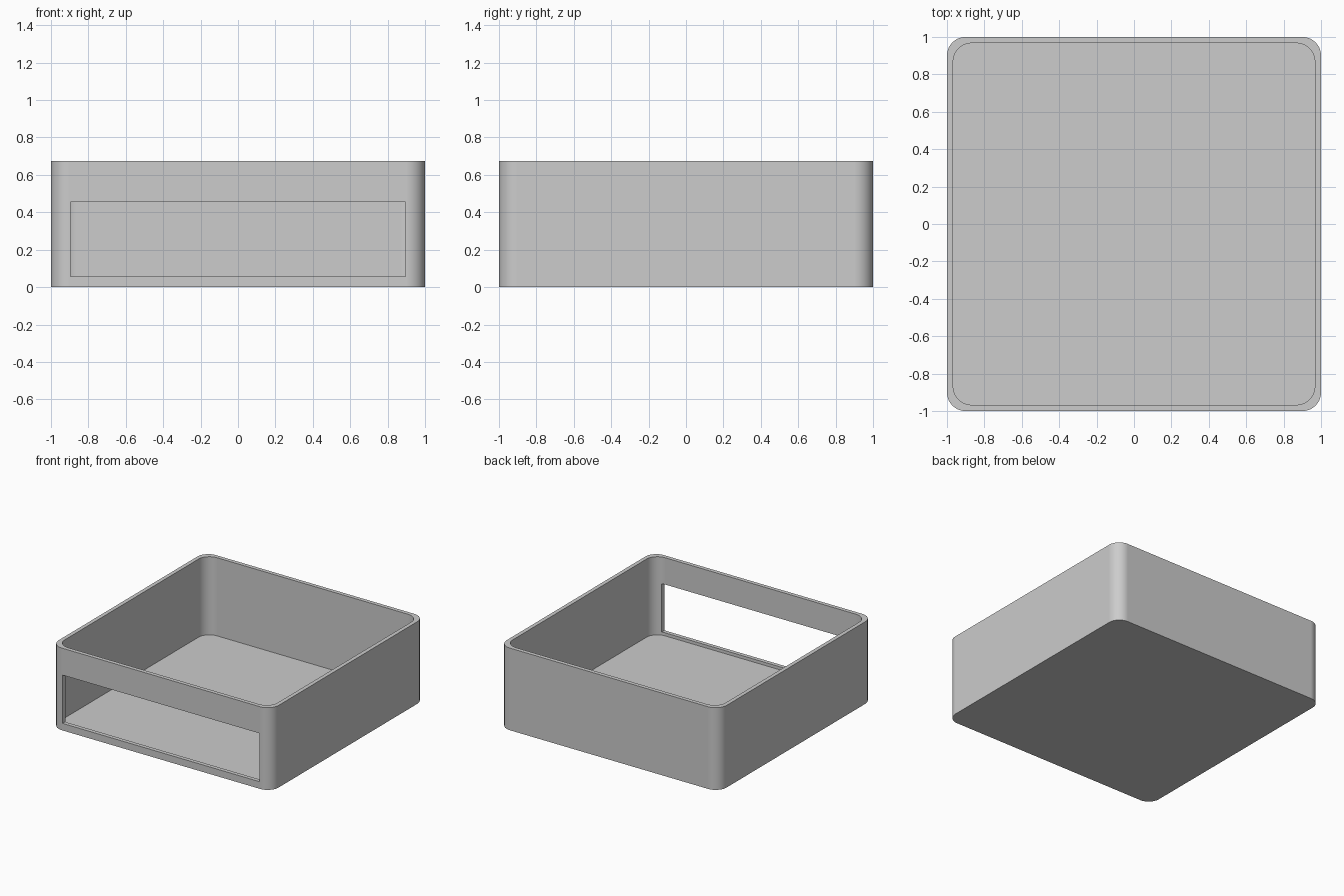
import bpy
import bmesh
from math import cos, sin, pi, radians

WALL = 0.033
HEIGHT = 0.675
RADIUS = 0.1
SEGMENTS = 16

default = bpy.data.objects.get("Cube")
if default:
    bpy.data.objects.remove(default, do_unlink=True)

grey = bpy.data.materials.new("plain grey")
grey.use_nodes = True
colour = (0.604, 0.604, 0.604, 1)
grey.diffuse_color = colour
grey.node_tree.nodes["Principled BSDF"].inputs["Base Color"].default_value = colour


def add_object(name, bm):
    mesh = bpy.data.meshes.new(name)
    bm.to_mesh(mesh)
    bm.free()
    mesh.materials.append(grey)
    obj = bpy.data.objects.new(name, mesh)
    bpy.context.collection.objects.link(obj)
    return obj


def rounded_block(name, half, radius, bottom, top):
    """Square block with rounded vertical corners."""
    bm = bmesh.new()
    c = half - radius
    ring = []
    for corner, (sx, sy) in enumerate([(1, 1), (-1, 1), (-1, -1), (1, -1)]):
        for i in range(SEGMENTS + 1):
            a = pi / 2 * (corner + i / SEGMENTS)
            ring.append(bm.verts.new((sx * c + radius * cos(a), sy * c + radius * sin(a), bottom)))
    base = bm.faces.new(ring)
    lid = bmesh.ops.extrude_face_region(bm, geom=[base], use_keep_orig=True)
    for v in lid["geom"]:
        if isinstance(v, bmesh.types.BMVert):
            v.co.z = top
    bmesh.ops.recalc_face_normals(bm, faces=bm.faces)
    return add_object(name, bm)


def box(name, low, high):
    bm = bmesh.new()
    bmesh.ops.create_cube(bm, size=1)
    for v in bm.verts:
        v.co = [h if p > 0 else l for p, l, h in zip(v.co, low, high)]
    return add_object(name, bm)


def cut(target, cutter):
    mod = target.modifiers.new("cut", "BOOLEAN")
    mod.operation = "DIFFERENCE"
    mod.solver = "EXACT"
    mod.object = cutter
    bpy.context.view_layer.objects.active = target
    bpy.ops.object.modifier_apply(modifier=mod.name)
    bpy.data.objects.remove(cutter, do_unlink=True)


# Open tray: outer shell, hollow inside, wide window in the front wall
tray = rounded_block("open_tray", 1, RADIUS, 0, HEIGHT)
cut(tray, rounded_block("cavity", 1 - WALL, RADIUS, WALL, HEIGHT + 0.2))
cut(tray, box("front_window", (-0.895, -1.2, 0.058), (0.895, -0.8, 0.455)))

# Smooth corners, crisp rims
bpy.ops.object.select_all(action="DESELECT")
tray.select_set(True)
bpy.context.view_layer.objects.active = tray
bpy.ops.object.shade_smooth_by_angle(angle=radians(30))
weighted = tray.modifiers.new("even shading", "WEIGHTED_NORMAL")
weighted.keep_sharp = True
